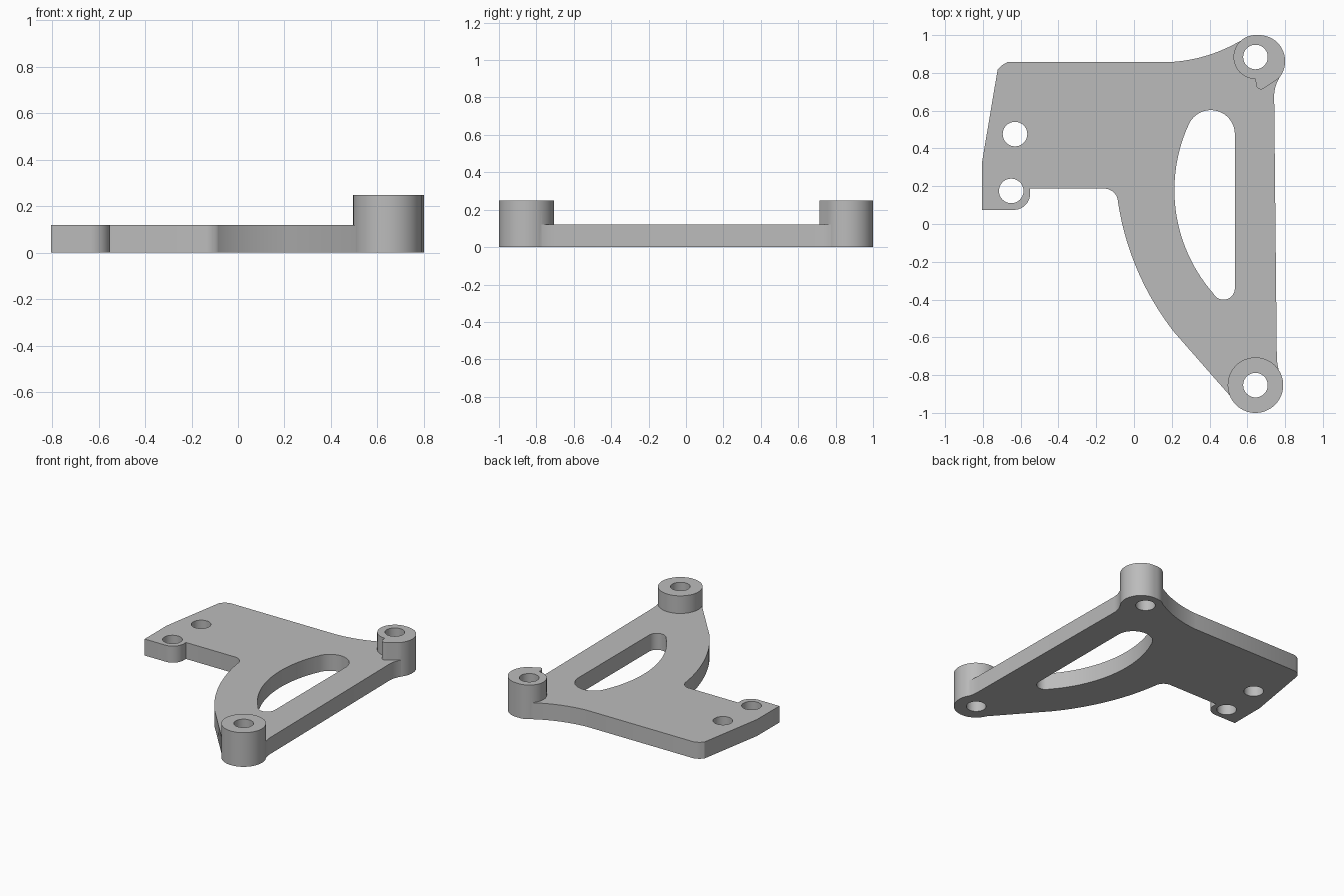
import bpy, bmesh, math
from mathutils import Vector

if "Cube" in bpy.data.objects:
    bpy.data.objects.remove(bpy.data.objects["Cube"], do_unlink=True)

PLATE_TOP, BOSS_TOP = 0.12, 0.248
LOWER, UPPER = (0.643, -0.853), (0.643, 0.884)

grey = bpy.data.materials.new("plain_grey")
grey.use_nodes = True
grey.diffuse_color = (0.5, 0.5, 0.5, 1)
grey.node_tree.nodes["Principled BSDF"].inputs["Base Color"].default_value = (0.5, 0.5, 0.5, 1)


def arc(a, m, b, n=12):
    """Points on the circle from a through m to b."""
    a, m, b = Vector(a), Vector(m), Vector(b)
    d = 2 * (a.x * (m.y - b.y) + m.x * (b.y - a.y) + b.x * (a.y - m.y))
    s = [p.length_squared for p in (a, m, b)]
    c = Vector(((s[0] * (m.y - b.y) + s[1] * (b.y - a.y) + s[2] * (a.y - m.y)) / d,
                (s[0] * (b.x - m.x) + s[1] * (a.x - b.x) + s[2] * (m.x - a.x)) / d))
    t0, tm, t1 = (math.atan2(p.y - c.y, p.x - c.x) for p in (a, m, b))
    sweep, half = (t1 - t0) % math.tau, (tm - t0) % math.tau
    if half > sweep:
        sweep -= math.tau
    r = (a - c).length
    return [(c.x + r * math.cos(t0 + sweep * i / n),
             c.y + r * math.sin(t0 + sweep * i / n)) for i in range(n + 1)]


def circle(c, r, n=64):
    return [(c[0] + r * math.cos(math.tau * i / n),
             c[1] + r * math.sin(math.tau * i / n)) for i in range(n)]


def prism(name, points, z0, z1):
    bm = bmesh.new()
    face = bm.faces.new([bm.verts.new((x, y, z0)) for x, y in points])
    top = bmesh.ops.extrude_face_region(bm, geom=[face])["geom"]
    bmesh.ops.translate(bm, vec=(0, 0, z1 - z0),
                        verts=[v for v in top if isinstance(v, bmesh.types.BMVert)])
    bmesh.ops.recalc_face_normals(bm, faces=bm.faces)
    mesh = bpy.data.meshes.new(name)
    bm.to_mesh(mesh)
    bm.free()
    mesh.materials.append(grey)
    obj = bpy.data.objects.new(name, mesh)
    bpy.context.collection.objects.link(obj)
    return obj


def combine(target, tool, operation):
    tool.hide_render = True
    bpy.context.view_layer.objects.active = target
    mod = target.modifiers.new(operation.lower(), "BOOLEAN")
    mod.operation, mod.solver, mod.object = operation, "EXACT", tool
    bpy.ops.object.modifier_apply(modifier=mod.name)
    bpy.data.objects.remove(tool, do_unlink=True)


# Flat plate, running under both bosses
outline = [(-0.67, 0.857), (-0.7, 0.84), (-0.722, 0.817), (-0.804, 0.33), (-0.804, 0.075)]
outline += arc((-0.635, 0.075), (-0.575, 0.1), (-0.55, 0.16))
outline += [(-0.55, 0.187)]
outline += arc((-0.15, 0.187), (-0.107, 0.167), (-0.085, 0.12))
outline += arc((-0.082, 0.1), (0.0, -0.2), (0.214, -0.574), 24)
outline += [(0.535, -0.94), LOWER]
outline += arc((0.776, -0.8), (0.762, -0.755), (0.756, -0.7), 6)
outline += arc((0.742, 0.685), (0.75, 0.73), (0.77, 0.775), 6)
outline += [UPPER, (0.59, 0.98)]
outline += arc((0.55, 0.962), (0.373, 0.888), (0.188, 0.857), 18)
bracket = prism("bracket_plate", outline, 0, PLATE_TOP)

# Round lower boss and upper boss with a small hooked lip
combine(bracket, prism("lower_boss", circle(LOWER, 0.147), 0, BOSS_TOP), "UNION")
upper = arc((0.643, 1.0), (0.527, 0.884), (0.643, 0.768), 32)
upper += arc((0.646, 0.738), (0.663, 0.714), (0.69, 0.72), 6)
upper += [(0.75, 0.759)]
upper += arc((0.765, 0.77), (0.8, 0.855), (0.66, 1.0), 24)
combine(bracket, prism("upper_boss", upper, 0, BOSS_TOP), "UNION")

# Curved lightening slot
slot = arc((0.534, 0.48), (0.41, 0.603), (0.285, 0.515), 18)
slot += arc((0.278, 0.5), (0.214, 0.18), (0.42, -0.368), 32)
slot += arc((0.43, -0.382), (0.485, -0.4), (0.534, -0.34), 12)
combine(bracket, prism("slot_cutter", slot, -0.1, 0.4), "DIFFERENCE")

# Bolt holes
for centre in (LOWER, UPPER, (-0.63, 0.476), (-0.65, 0.175)):
    combine(bracket, prism("hole_cutter", circle(centre, 0.065, 48), -0.1, 0.4), "DIFFERENCE")

# Smooth curved walls, crisp rims
bpy.ops.object.select_all(action="DESELECT")
bracket.select_set(True)
bpy.context.view_layer.objects.active = bracket
bpy.ops.object.shade_smooth_by_angle(angle=math.radians(30))
